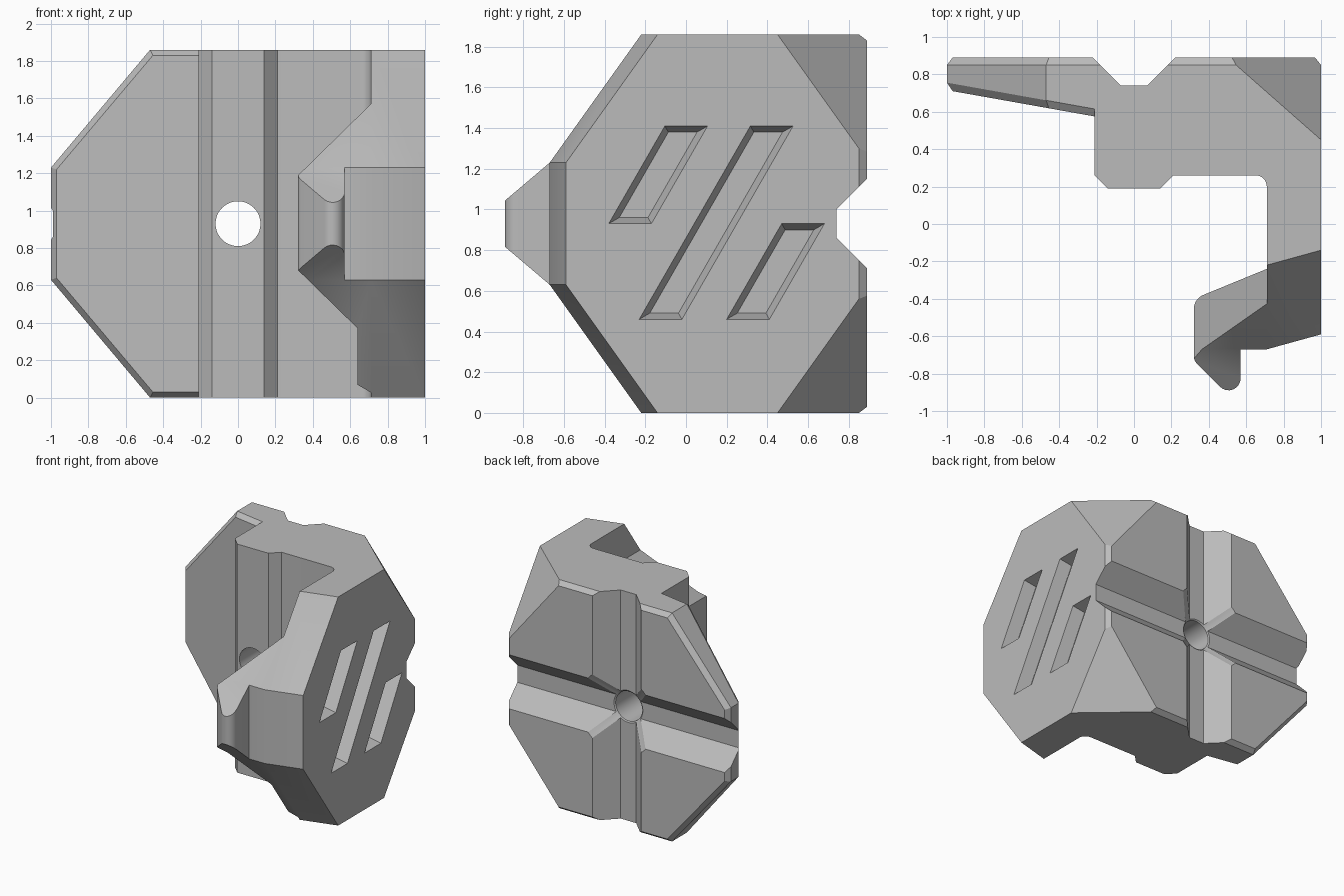
import bpy, bmesh, math
from mathutils import Vector

old = bpy.data.objects.get("Cube")
if old:
    bpy.data.objects.remove(old)

H = 1.86          # height
MID = H / 2       # mirror plane in z

grey = bpy.data.materials.new("light grey")
grey.use_nodes = True
grey.diffuse_color = (0.5, 0.5, 0.5, 1)
grey.node_tree.nodes["Principled BSDF"].inputs["Base Color"].default_value = (0.5, 0.5, 0.5, 1)


def make(name, bm):
    bmesh.ops.recalc_face_normals(bm, faces=bm.faces)
    mesh = bpy.data.meshes.new(name)
    bm.to_mesh(mesh)
    bm.free()
    mesh.materials.append(grey)
    ob = bpy.data.objects.new(name, mesh)
    bpy.context.collection.objects.link(ob)
    return ob


def loft(name, rings):
    """Closed solid through rings that have equal point counts."""
    bm = bmesh.new()
    rows = [[bm.verts.new(p) for p in ring] for ring in rings]
    n = len(rows[0])
    for a, b in zip(rows, rows[1:]):
        for i in range(n):
            j = (i + 1) % n
            bm.faces.new((a[i], a[j], b[j], b[i]))
    bm.faces.new(rows[0])
    bm.faces.new(rows[-1])
    return make(name, bm)


def prism(name, pts, axis, lo, hi):
    """Extrude a 2D outline along an axis."""
    def place(p, t):
        return {"x": (t, p[0], p[1]), "y": (p[0], t, p[1]), "z": (p[0], p[1], t)}[axis]
    return loft(name, [[place(p, t) for p in pts] for t in (lo, hi)])


def hull(name, pts):
    bm = bmesh.new()
    for p in pts:
        bm.verts.new(p)
    bmesh.ops.convex_hull(bm, input=bm.verts)
    return make(name, bm)


def rounded(pts, steps=8):
    """Outline from (x, y[, radius]) corners, with tangent arcs."""
    out = []
    for i, p in enumerate(pts):
        c = Vector(p[:2])
        if len(p) == 2:
            out.append(c)
            continue
        u = (Vector(pts[i - 1][:2]) - c).normalized()
        v = (Vector(pts[(i + 1) % len(pts)][:2]) - c).normalized()
        half = u.angle(v) / 2
        centre = c + (u + v).normalized() * (p[2] / math.sin(half))
        start = c + u * (p[2] / math.tan(half)) - centre
        end = c + v * (p[2] / math.tan(half)) - centre
        sweep = math.pi - 2 * half
        for k in range(steps + 1):
            t = k / steps
            out.append(centre + (start * math.sin((1 - t) * sweep)
                                 + end * math.sin(t * sweep)) / math.sin(sweep))
    return out


def combine(target, other, operation):
    mod = target.modifiers.new(operation.lower(), "BOOLEAN")
    mod.operation = operation
    mod.solver = "EXACT"
    mod.object = other
    bpy.context.view_layer.objects.active = target
    bpy.ops.object.modifier_apply(modifier=mod.name)
    bpy.data.objects.remove(other)


# Main plate, side arm and hook as one plan outline
plan = rounded([
    (-0.21, 0.95), (-0.21, 0.26), (-0.14, 0.19), (0.14, 0.19), (0.21, 0.26),
    (0.71, 0.26, 0.06), (0.71, -0.24), (0.32, -0.4, 0.08), (0.32, -0.73, 0.06),
    (0.57, -0.98, 0.064), (0.57, -0.67), (0.71, -0.67), (1, -0.59),
    (1, 0.85), (0.92, 0.95)])
body = prism("clip_body", plan, "z", -0.2, H + 0.2)

# Side envelope: sloped front, tapered tooth, chamfered back edges
half = [(0.89, H - 0.03), (0.85, H), (-0.22, H), (-0.67, 1.23), (-0.9, 1.035)]
side = half + [(y, H - z) for y, z in reversed(half)]


def side_ring(x, skew):
    return [(x, y + (skew if y < 0 else 0), z) for y, z in side]


combine(body, loft("envelope", [side_ring(-1.3, 0), side_ring(0.71, 0),
                                side_ring(1.21, 0.138)]), "INTERSECT")

# Tapering wing with chamfered rim
rim = [(-1, 1.23), (-0.47, H), (-0.1, H)]
inner = [(-0.97, 1.22), (-0.455, H - 0.03), (-0.1, H - 0.03)]
rim, inner = [o + [(x, H - z) for x, z in reversed(o)] for o in (rim, inner)]


def wing_front(x):
    return 0.575 - 0.178 * (x + 0.21)


wing = loft("wing", [
    [(x, 0.89, z) for x, z in inner],
    [(x, 0.85, z) for x, z in rim],
    [(x, wing_front(x) + 0.04, z) for x, z in rim],
    [(x, wing_front(x), z) for x, z in inner]])
combine(body, wing, "UNION")

# Diagonal trims above and below the hook
trims = [[(0.2, 1.07), (0.71, 1.57), (0.71, 2.2), (0.2, 2.2)],
         [(0.2, 0.8), (0.64, 0.37), (0.64, -0.3), (0.2, -0.3)]]
for trim in trims:
    combine(body, prism("hook_trim", trim, "y", -1.2, 0), "DIFFERENCE")

# Crossed grooves on the back
groove = [(-0.07, 0.74), (0.07, 0.74), (0.28, 0.95), (-0.28, 0.95)]
combine(body, prism("upright_groove", groove, "z", -1, 3), "DIFFERENCE")
level = [(y, x + MID) for x, y in groove]
combine(body, prism("level_groove", level, "x", -2, 2), "DIFFERENCE")

# Through hole flaring out where the grooves cross
circle = [(math.cos(a), math.sin(a)) for a in (math.tau * k / 48 for k in range(48))]
bore = loft("bore", [[(r * c, y, MID + r * s) for c, s in circle]
                     for y, r in ((0, 0.12), (0.733, 0.12), (0.95, 0.424))])
combine(body, bore, "DIFFERENCE")

# Large corner cuts at the back of the arm
for sign in (1, -1):
    tip = Vector((1, 0.89, MID + sign * MID))
    base = [tip + Vector(d) for d in ((-0.5, 0, 0), (0, -0.44, 0), (0, 0, -0.616 * sign))]
    mean = sum(base, Vector()) / 3
    pts = [mean + (p - mean) * 2 for p in base] + [tip + Vector((0.4, 0.4, 0.4 * sign))]
    combine(body, hull("corner_cut", pts), "DIFFERENCE")

# Slanted slots with tapered walls in the arm's outer face
for y0, z0, z1 in ((-0.38, 0.93, 1.41), (-0.23, 0.46, 1.41), (0.2, 0.46, 0.93)):
    def slot_ring(x, inset):
        lo, hi = z0 + inset, z1 - inset
        pad = inset * 1.15

        def at(z, w):
            return (x, y0 + (z - z0) * 0.575 + w, z)
        return [at(lo, pad), at(lo, 0.21 - pad), at(hi, 0.21 - pad), at(hi, pad)]
    combine(body, loft("slot", [slot_ring(1.03, -0.009), slot_ring(0.9, 0.03)]), "DIFFERENCE")

# Smooth fillets, sharp edges
bpy.ops.object.select_all(action="DESELECT")
body.select_set(True)
bpy.context.view_layer.objects.active = body
bpy.ops.object.shade_smooth_by_angle(angle=math.radians(25))
